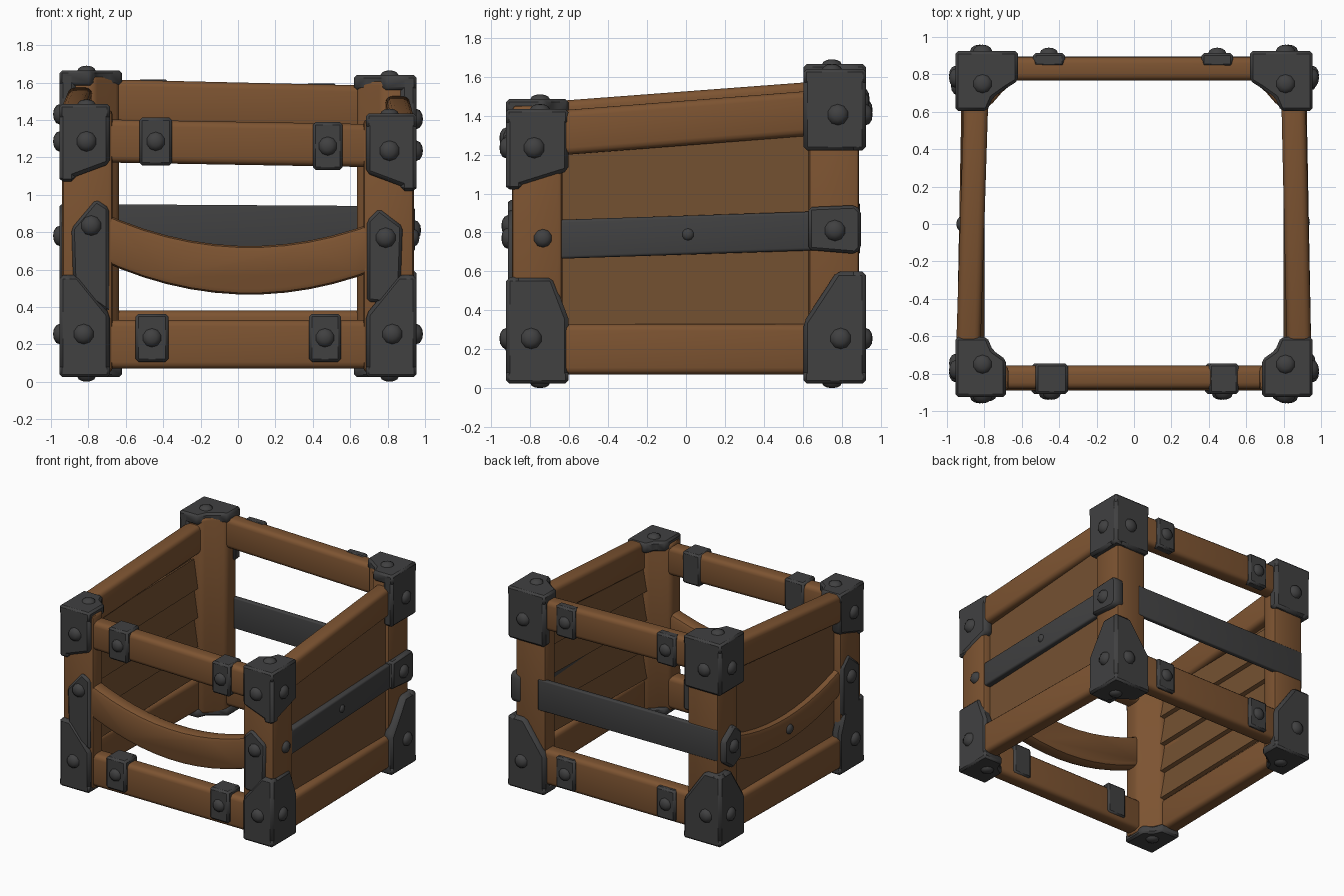
import bpy, bmesh, math
from mathutils import Vector

if "Cube" in bpy.data.objects:
    bpy.data.objects.remove(bpy.data.objects["Cube"])


def material(name, rgb):
    m = bpy.data.materials.new(name)
    m.diffuse_color = (*rgb, 1)
    m.use_nodes = True
    m.node_tree.nodes["Principled BSDF"].inputs["Base Color"].default_value = m.diffuse_color
    return m


WOOD = material("warm brown wood", (0.205, 0.088, 0.031))
PANEL = material("panel brown wood", (0.175, 0.082, 0.031))
IRON = material("dark iron", (0.052, 0.052, 0.053))


def finish(name, bm, mat):
    bmesh.ops.recalc_face_normals(bm, faces=bm.faces)
    me = bpy.data.meshes.new(name)
    bm.to_mesh(me)
    bm.free()
    me.materials.append(mat)
    for p in me.polygons:
        p.use_smooth = True
    me.set_sharp_from_angle(angle=math.radians(38))
    ob = bpy.data.objects.new(name, me)
    bpy.context.collection.objects.link(ob)
    return ob


def extrude(name, pts, vec, mat, bevel=0.0, seg=2):
    """Extrude a 3D outline along a vector and round its sharp edges."""
    bm = bmesh.new()
    a = [bm.verts.new(p) for p in pts]
    b = [bm.verts.new(Vector(p) + Vector(vec)) for p in pts]
    bm.faces.new(a)
    bm.faces.new(b[::-1])
    n = len(pts)
    for i in range(n):
        bm.faces.new((a[i], b[i], b[(i + 1) % n], a[(i + 1) % n]))
    bmesh.ops.recalc_face_normals(bm, faces=bm.faces)
    if bevel:
        edges = [e for e in bm.edges if e.calc_face_angle(0) > math.radians(28)]
        bmesh.ops.bevel(bm, geom=edges, offset=bevel, segments=seg, profile=0.5,
                        affect='EDGES', clamp_overlap=True)
    return finish(name, bm, mat)


def at(axis, u, v, d):
    return {'x': (d, u, v), 'y': (u, d, v), 'z': (u, v, d)}[axis]


def plate(name, axis, pts, d0, d1, mat=IRON, bevel=0.015, seg=1):
    """Flat outline facing the given axis, from depth d0 to d1."""
    return extrude(name, [at(axis, u, v, d0) for u, v in pts], at(axis, 0, 0, d1 - d0), mat, bevel, seg)


def rect(u0, u1, v0, v1):
    return [(u0, v0), (u1, v0), (u1, v1), (u0, v1)]


def beam(name, p0, p1, height, thick, mat=WOOD, bevel=0.035):
    p0, p1 = Vector(p0), Vector(p1)
    d = p1 - p0
    side = Vector((-d.y, d.x, 0)).normalized() * thick / 2
    up = Vector((0, 0, height / 2))
    return extrude(name, [p0 - side - up, p0 + side - up, p0 + side + up, p0 - side + up], d, mat, bevel, 3)


def bolt(axis, u, v, d, r=0.054, h=0.034):
    bm = bmesh.new()
    bmesh.ops.create_uvsphere(bm, u_segments=10, v_segments=6, radius=1)
    for w in bm.verts:
        c = w.co.copy()
        w.co = at(axis, u + c.x * r, v + c.y * r, d + c.z * h)
    finish("bolt", bm, IRON)


# corner posts and iron corner brackets
OX, OY = 0.955, 0.925
TOPS = {(-1, -1): 1.485, (1, -1): 1.435, (-1, 1): 1.665, (1, 1): 1.64}
for (sx, sy), top in TOPS.items():
    back = sy > 0
    px, py = (0.905, 0.89) if back else (0.94, 0.895)
    L = [(0, 0), (0.27, 0), (0.27, 0.125), (0.2, 0.185), (0.135, 0.26), (0, 0.26)]
    plate("corner_post", 'z', [(sx * (px - a), sy * (py - b)) for a, b in L], 0.05, top - 0.03, WOOD, 0.025, 2)
    wx, wy = (0.335, 0.32) if back else (0.27, 0.32)
    for axis, s, o, w, t, d in (('y', sx, OX, wx, sy, OY), ('x', sy, OY, wy, sx, OX)):
        if back:
            up = [(0, top), (w, top - 0.01), (w, top - 0.42), (0, top - 0.42)]
            low = [(0, 0.025), (0, 0.6), (0.15, 0.6), (w, 0.34), (w, 0.03)]
        else:
            up = [(0, top), (w, top - 0.02), (w, top - 0.32), (0, top - 0.42)]
            k = 0.1 if axis == 'y' else 0.24
            low = [(0, 0.03), (0, 0.57), (k, 0.57), (w, 0.36), (w, 0.035)]
        for nm, pts in (("top_bracket", up), ("bottom_bracket", low)):
            plate(nm, axis, [(s * (o - a), z) for a, z in pts], t * (d - 0.085), t * d, IRON, 0.02)
        bolt(axis, s * (o - 0.145), top - (0.235 if back else 0.2), t * d)
        bolt(axis, s * (o - 0.13), 0.255, t * d)
    # caps joining the two bracket sides
    cap = [(0, 0), (wx, 0), (wx, 0.16), (0.27, 0.2), (0.2, 0.25), (0.17, wy), (0, wy)]
    outline = [(sx * (OX - a), sy * (OY - b)) for a, b in cap]
    plate("top_bracket_cap", 'z', outline, top - 0.08, top, IRON, 0.015)
    plate("bottom_bracket_cap", 'z', outline, 0.025, 0.09, IRON, 0.015)
    bolt('z', sx * 0.81, sy * 0.75, top, 0.05, 0.025)
    bolt('z', sx * 0.81, sy * 0.75, 0.025, 0.05, 0.025)

# rails
beam("front_top_rail", (-0.86, -0.82, 1.29), (0.86, -0.82, 1.26), 0.23, 0.125)
beam("front_bottom_rail", (-0.86, -0.82, 0.2), (0.86, -0.82, 0.2), 0.26, 0.125)
beam("back_top_rail", (-0.86, 0.83, 1.5), (0.86, 0.83, 1.46), 0.24, 0.125)
beam("back_bottom_rail", (-0.86, 0.83, 0.24), (0.86, 0.83, 0.24), 0.28, 0.125)
beam("left_top_rail", (-0.89, -0.8, 1.35), (-0.84, 0.8, 1.47), 0.23, 0.13)
beam("right_top_rail", (0.885, -0.8, 1.30), (0.85, 0.8, 1.425), 0.23, 0.13)
for s in (-1, 1):
    beam("side_bottom_rail", (s * 0.885, -0.8, 0.2), (s * 0.855, 0.8, 0.2), 0.26, 0.13)

# side panels with overlapping inner boards
for s in (-1, 1):
    hi = 0.05 if s < 0 else 0
    plate("side_panel", 'x', [(-0.75, 0.25), (0.75, 0.25), (0.75, 1.36 + hi), (-0.75, 1.26 + hi)],
          s * 0.86, s * 0.88, PANEL, 0)
    for i in range(4):
        z = 0.33 + 0.235 * i
        sec = [(s * 0.80, z), (s * 0.83, z - 0.01), (s * 0.86, z + 0.22), (s * 0.835, z + 0.23)]
        extrude("inner_board", [(x, -0.72, zz) for x, zz in sec], (0, 1.44, 0.03), PANEL)

# iron bands on the right and back
beam("right_iron_band", (0.885, -0.65, 0.765), (0.87, 0.72, 0.81), 0.2, 0.09, IRON, 0.015)
beam("back_iron_band", (-0.9, 0.875, 0.825), (0.7, 0.875, 0.815), 0.25, 0.04, IRON, 0.01)
bolt('x', 0.01, 0.79, 0.92, 0.032, 0.02)
bolt('x', -0.735, 0.77, 0.94, 0.047, 0.03)
plate("right_band_end", 'x', [(0.63, 0.71), (0.87, 0.69), (0.9, 0.72), (0.9, 0.91), (0.87, 0.94), (0.63, 0.93)],
      0.85, 0.945)
bolt('x', 0.765, 0.81, 0.945)


def sag_band(name, axis, half, z_left, z_right, z_mid, height, d0, d1):
    top, n = [], 12
    for i in range(n + 1):
        t = -1 + 2 * i / n
        z = z_mid + ((z_left + z_right) / 2 - z_mid) * t * t + (z_right - z_left) / 2 * t
        top.append((t * half, z))
    pts = [(u, z + height / 2) for u, z in top] + [(u, z - height / 2) for u, z in top[::-1]]
    plate(name, axis, pts, d0, d1, WOOD, 0.03, 2)


# sagging boards on the front and left, with pointed end plates
sag_band("front_sagging_board", 'y', 0.76, 0.79, 0.735, 0.597, 0.26, -0.77, -0.89)
plate("front_left_board_end", 'y', [(-0.69, 0.37), (-0.69, 0.93), (-0.76, 0.975), (-0.89, 0.82), (-0.88, 0.5)],
      -0.82, -0.915)
plate("front_right_board_end", 'y', [(0.69, 0.43), (0.69, 0.86), (0.755, 0.925), (0.88, 0.83), (0.87, 0.54), (0.78, 0.42)],
      -0.82, -0.915)
bolt('y', -0.785, 0.835, -0.915)
bolt('y', 0.79, 0.77, -0.915)
sag_band("left_sagging_board", 'x', 0.74, 0.785, 0.755, 0.63, 0.21, -0.83, -0.925)
plate("left_front_board_end", 'x', [(-0.64, 0.5), (-0.64, 0.88), (-0.72, 0.96), (-0.86, 0.84), (-0.86, 0.55), (-0.75, 0.45)],
      -0.86, -0.955)
plate("left_back_board_end", 'x', [(0.63, 0.66), (0.63, 0.86), (0.72, 0.94), (0.85, 0.85), (0.85, 0.68), (0.74, 0.6)],
      -0.86, -0.945)
bolt('x', -0.745, 0.78, -0.955)
bolt('x', 0.74, 0.78, -0.945)
bolt('x', 0.0, 0.63, -0.925, 0.04, 0.025)

# straps wrapped around the front rails, flat straps on the back rails
for u, v, w in ((-0.44, 1.285, 0.175), (0.48, 1.26, 0.16), (-0.46, 0.235, 0.175), (0.465, 0.235, 0.17)):
    plate("front_strap", 'y', rect(u - w / 2, u + w / 2, v - 0.128, v + 0.128), -0.745, -0.91)
    bolt('y', u, v, -0.91, 0.05, 0.03)
for u, v in ((-0.455, 1.49), (0.445, 1.47), (-0.455, 0.245), (0.445, 0.245)):
    plate("back_strap", 'y', rect(u - 0.085, u + 0.085, v - 0.125, v + 0.125), 0.84, 0.915)
    bolt('y', u, v, 0.915, 0.05, 0.028)
